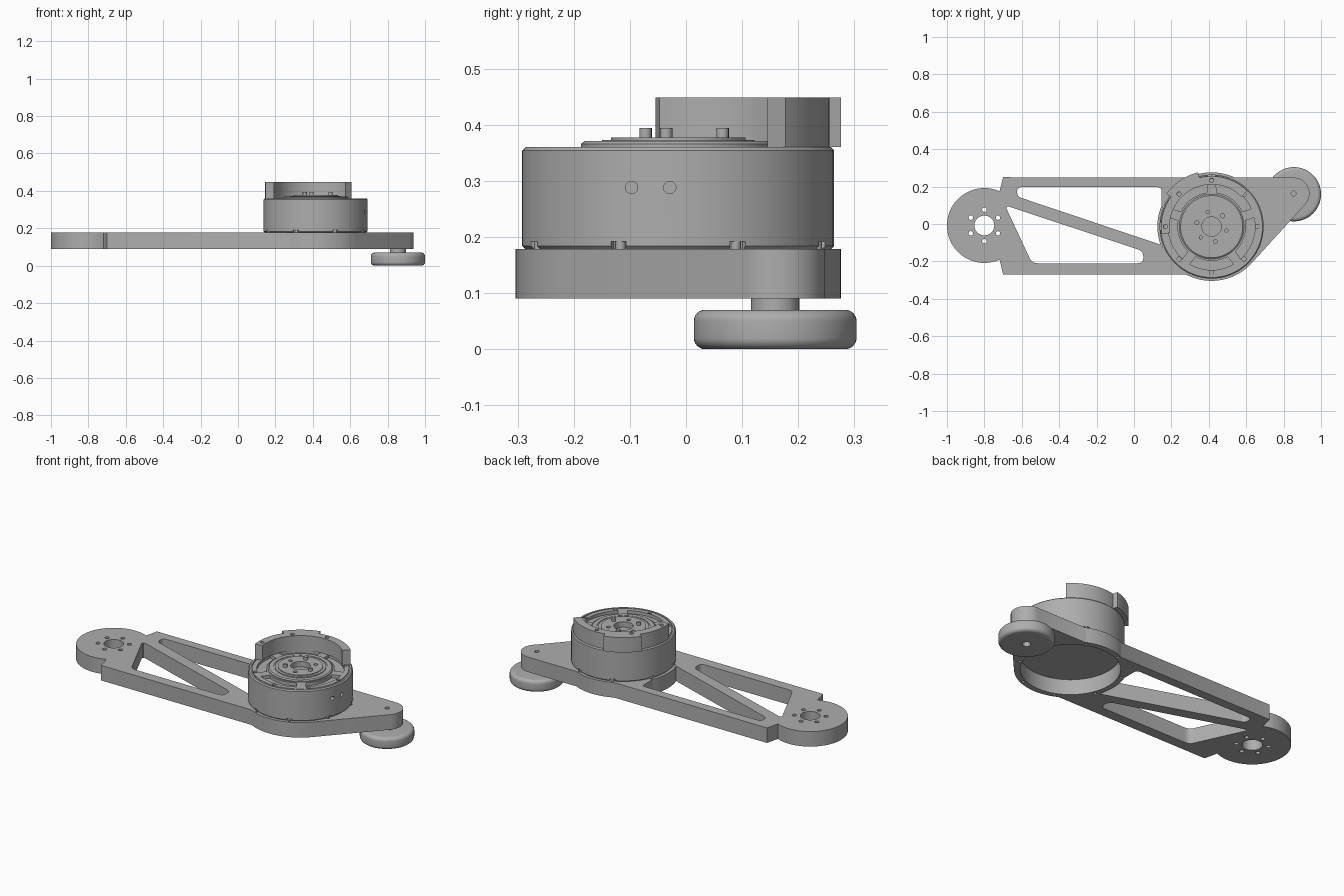
import bpy, bmesh
from math import sin, cos, radians, tau
from mathutils import Vector

if "Cube" in bpy.data.objects:
    bpy.data.objects.remove(bpy.data.objects["Cube"])

grey = bpy.data.materials.new("machined_grey")
grey.use_nodes = True
grey.diffuse_color = (0.42, 0.42, 0.42, 1)
grey.node_tree.nodes["Principled BSDF"].inputs["Base Color"].default_value = grey.diffuse_color

HUB, MOTOR, TIP = (-0.8, -0.008), (0.415, -0.014), (0.853, 0.163)
PLATE_Z, PLATE_TOP, MOTOR_TOP = 0.09, 0.178, 0.36


def finish(name, bm):
    bmesh.ops.recalc_face_normals(bm, faces=bm.faces[:])
    mesh = bpy.data.meshes.new(name)
    bm.to_mesh(mesh)
    bm.free()
    mesh.materials.append(grey)
    ob = bpy.data.objects.new(name, mesh)
    bpy.context.collection.objects.link(ob)
    return ob


def arc(c, r, a0, a1, n=24):
    """Points on an arc, angles in degrees."""
    return [(c[0] + r * cos(radians(a0 + (a1 - a0) * i / n)),
             c[1] + r * sin(radians(a0 + (a1 - a0) * i / n))) for i in range(n + 1)]


def circle(c, r, n=16):
    return arc(c, r, 0, 360, n)[:-1]


def bolt_circle(c, pitch, r, count, start):
    return [circle(p, r) for p in arc(c, pitch, start, start + 360, count)[:-1]]


def fillet(points, r, n=5):
    """Round the corners of a polygon."""
    out = []
    pts = [Vector(p) for p in points]
    for i, p in enumerate(pts):
        a = p + (pts[i - 1] - p).normalized() * r
        b = p + (pts[(i + 1) % len(pts)] - p).normalized() * r
        for k in range(n + 1):
            t = k / n
            out.append(tuple(a * (1 - t) ** 2 + p * 2 * t * (1 - t) + b * t * t))
    return out


def prism(name, loops, z0, z1):
    """Extrude one or more closed outlines."""
    bm = bmesh.new()
    for loop in loops:
        face = bm.faces.new([bm.verts.new((x, y, z0)) for x, y in loop])
        new = bmesh.ops.extrude_face_region(bm, geom=[face])["geom"]
        bmesh.ops.translate(bm, vec=(0, 0, z1 - z0),
                            verts=[v for v in new if isinstance(v, bmesh.types.BMVert)])
    return finish(name, bm)


def lathe(name, c, profile, steps=96):
    """Revolve an (r, z) profile about the vertical through c."""
    bm = bmesh.new()
    vs = [bm.verts.new((c[0] + r, c[1], z)) for r, z in profile]
    es = [bm.edges.new(pair) for pair in zip(vs, vs[1:])]
    bmesh.ops.spin(bm, geom=vs + es, cent=(*c, 0), axis=(0, 0, 1), angle=tau, steps=steps)
    bmesh.ops.remove_doubles(bm, verts=bm.verts[:], dist=1e-5)
    return finish(name, bm)


def combine(ob, tool, operation="DIFFERENCE"):
    tool.hide_render = True
    mod = ob.modifiers.new(operation.title(), "BOOLEAN")
    mod.operation, mod.solver, mod.object = operation, "EXACT", tool
    bpy.context.view_layer.objects.active = ob
    bpy.ops.object.modifier_apply(modifier=mod.name)
    bpy.data.objects.remove(tool)


# Arm plate: hub end, straight edges, tip and motor end in one outline
outline = (arc(HUB, 0.2, 66, 294, 48) + [(-0.70, -0.27)]
           + arc(MOTOR, 0.29, 242, 318.3, 32) + arc(TIP, 0.085, -41.7, 90)
           + [(-0.70, 0.25)])
arm = prism("arm_plate", [outline], PLATE_Z, PLATE_TOP)

# Two weight-saving windows separated by a diagonal brace
upper = fillet([(-0.625, 0.197), (0.147, 0.197), (0.147, 0.08), (0.17, -0.12), (-0.625, 0.147)], 0.024)
lower = fillet([(-0.69, 0.10), (0.05, -0.145), (0.05, -0.21), (-0.545, -0.21)], 0.03)
combine(arm, prism("window_cutter", [upper, lower], 0, 0.3))

# Motor mounting ring, then every through hole
combine(arm, prism("ring_tool", [circle(MOTOR, 0.29, 96)], PLATE_Z, PLATE_TOP), "UNION")
holes = ([circle(MOTOR, 0.258, 96), circle(HUB, 0.053, 48), circle(TIP, 0.013)]
         + bolt_circle(HUB, 0.084, 0.012, 6, 90)
         + bolt_circle(MOTOR, 0.274, 0.008, 8, 22.5))
combine(arm, prism("hole_cutter", holes, 0, 0.3))

# Motor housing with stepped cap
motor = lathe("motor_housing", MOTOR, [
    (0, 0.178), (0.272, 0.178), (0.278, 0.184), (0.278, 0.354), (0.272, 0.36),
    (0.262, 0.36), (0.262, 0.356), (0.257, 0.356), (0.257, 0.36),
    (0.173, 0.36), (0.173, 0.366), (0.166, 0.371), (0.143, 0.371), (0.143, 0.368),
    (0.136, 0.368), (0.136, 0.373), (0.12, 0.373), (0.12, 0.377),
    (0.052, 0.377), (0.052, 0.345), (0, 0.345)])

# Recesses between the five cap spokes
recesses = []
for k in range(5):
    a = 90 + 72 * k
    ring = arc(MOTOR, 0.232, a + 6, a + 66, 10) + arc(MOTOR, 0.183, a + 64, a + 8, 10)
    recesses.append(ring)
combine(motor, prism("recess_cutter", recesses, 0.342, 0.5))
combine(motor, prism("cap_hole_cutter", bolt_circle(MOTOR, 0.245, 0.011, 8, 0)
                     + bolt_circle(MOTOR, 0.082, 0.011, 3, 45), 0.35, 0.5))

# Notches around the foot of the housing
notches = []
for k in range(8):
    a = 22.5 + 45 * k
    notches.append(arc(MOTOR, 0.3, a - 3, a + 3, 2) + arc(MOTOR, 0.266, a + 3, a - 3, 2))
combine(motor, prism("notch_cutter", notches, 0.17, 0.192))

# Screw lugs set in the notches
prism("foot_screws", bolt_circle(MOTOR, 0.268, 0.009, 8, 22.5), PLATE_TOP, 0.192)

# Two cable holes in the housing side
for dy in (-0.083, -0.015):
    bm = bmesh.new()
    bmesh.ops.create_cone(bm, cap_ends=True, segments=24, radius1=0.011, radius2=0.011, depth=0.08)
    for v in bm.verts:
        v.co = (MOTOR[0] + 0.285 + v.co.z, MOTOR[1] + dy + v.co.y, 0.288 + v.co.x)
    combine(motor, finish("cable_cutter", bm))

# Output pins on the cap
prism("output_pins", bolt_circle(MOTOR, 0.082, 0.011, 3, 105), 0.37, 0.394)

# Curved guard with a thicker outer block
guard_outline = (arc(MOTOR, 0.27, 45, 104) + arc(MOTOR, 0.299, 104, 144)
                 + arc(MOTOR, 0.27, 144, 188.6) + arc(MOTOR, 0.225, 188.6, 45, 48))
guard = prism("curved_guard", [guard_outline], MOTOR_TOP, 0.448)
guard_holes = [circle(p, 0.011) for p in arc(MOTOR, 0.247, 90, 180, 2)]
combine(guard, prism("guard_hole_cutter", guard_holes, 0.3, 0.5))

# Support wheel with rounded rim and short axle
rim_low = [(0.125 + 0.02 * sin(radians(a)), 0.02 - 0.02 * cos(radians(a))) for a in range(0, 91, 15)]
rim_high = [(r, 0.07 - z) for r, z in reversed(rim_low)]
lathe("support_wheel", (0.855, 0.159), [(0, 0.025), (0.022, 0.025), (0.022, 0)]
      + rim_low + rim_high + [(0, 0.07)], 72)
prism("wheel_axle", [circle((0.855, 0.159), 0.043, 40)], 0.065, PLATE_Z)

# Smooth curved walls, keep machined edges crisp
for ob in bpy.context.collection.objects:
    ob.select_set(ob.type == "MESH" and grey.name in ob.data.materials)
bpy.ops.object.shade_smooth_by_angle(angle=radians(30))
